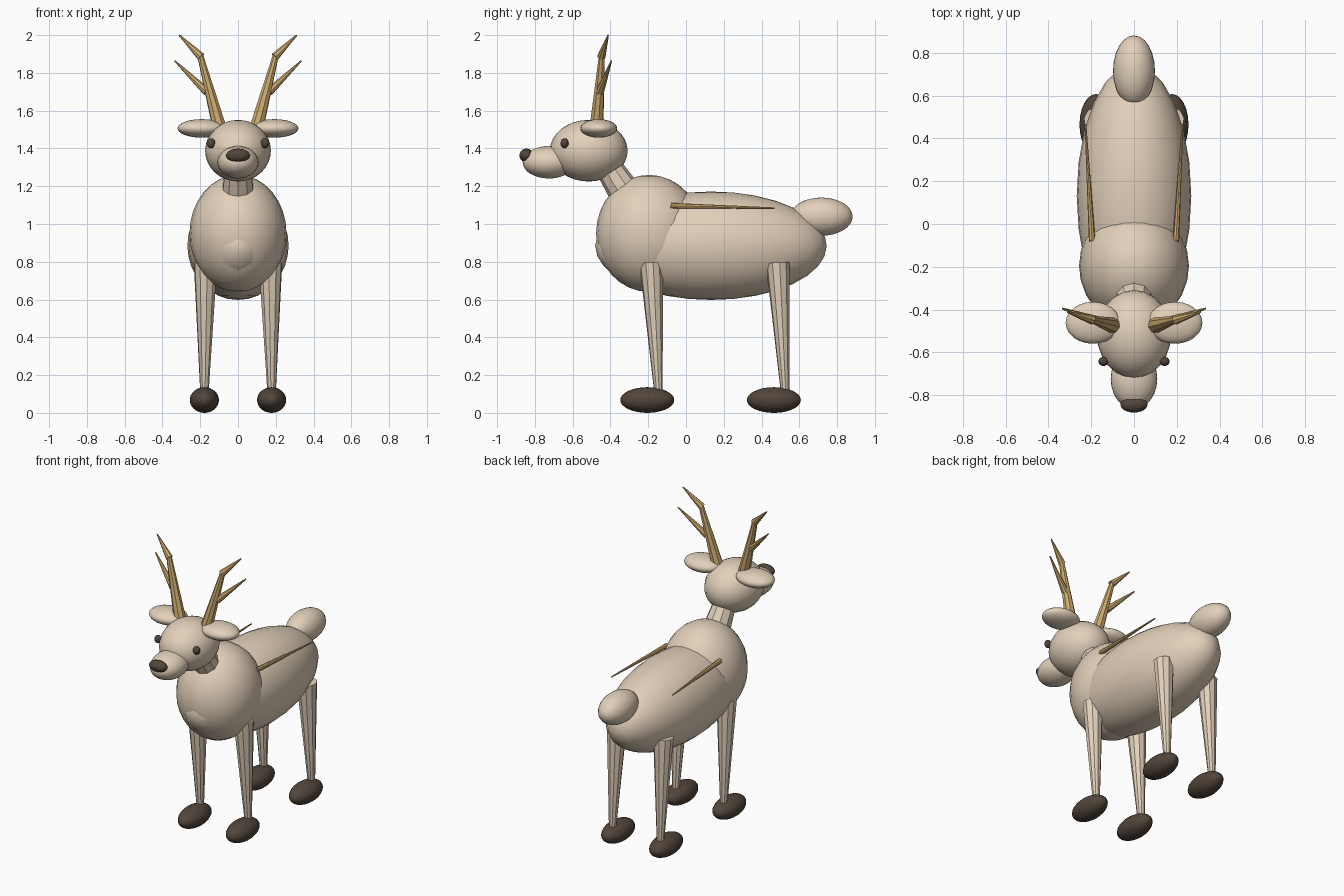
import bpy
from mathutils import Vector

cube = bpy.data.objects.get("Cube")
if cube:
    bpy.data.objects.remove(cube, do_unlink=True)


def make_material(name, rgb):
    m = bpy.data.materials.new(name)
    m.use_nodes = True
    m.diffuse_color = (*rgb, 1)
    m.node_tree.nodes["Principled BSDF"].inputs["Base Color"].default_value = (*rgb, 1)
    return m


FUR = make_material("tan fur", (0.76, 0.63, 0.49))
DARK = make_material("dark brown", (0.085, 0.06, 0.043))
HORN = make_material("golden antler", (0.62, 0.41, 0.16))


def finish(name, mat):
    ob = bpy.context.object
    ob.name = ob.data.name = name
    ob.data.materials.append(mat)
    return ob


def ellipsoid(name, mat, centre, radii):
    bpy.ops.mesh.primitive_uv_sphere_add(segments=24, ring_count=16, radius=1, location=centre)
    ob = finish(name, mat)
    ob.scale = radii
    bpy.ops.object.shade_smooth()
    return ob


def taper(name, mat, start, end, r1, r2, sides=8):
    """Flat-sided cone running from start to end."""
    a, b = Vector(start), Vector(end)
    bpy.ops.mesh.primitive_cone_add(vertices=sides, radius1=r1, radius2=r2,
                                    depth=(b - a).length, location=(a + b) / 2)
    ob = finish(name, mat)
    ob.rotation_euler = (b - a).to_track_quat('Z', 'Y').to_euler()
    return ob


# Torso, neck and tail
ellipsoid("body", FUR, (0, 0.132, 0.885), (0.268, 0.613, 0.287))
ellipsoid("chest", FUR, (0, -0.195, 0.95), (0.257, 0.281, 0.31))
ellipsoid("tail", FUR, (0, 0.717, 1.039), (0.098, 0.165, 0.101))
taper("neck", FUR, (0, -0.275, 1.09), (0, -0.435, 1.34), 0.094, 0.068, 10)

# Head
ellipsoid("head", FUR, (0, -0.515, 1.388), (0.174, 0.206, 0.163))
ellipsoid("muzzle", FUR, (0, -0.725, 1.327), (0.109, 0.14, 0.086))
ellipsoid("nose", DARK, (0, -0.845, 1.363), (0.063, 0.037, 0.036))

# Paired parts
for side, s in (("left", 1), ("right", -1)):
    ellipsoid(side + "_eye", DARK, (s * 0.143, -0.643, 1.428), (0.023, 0.021, 0.026))
    ellipsoid(side + "_ear", FUR, (s * 0.192, -0.462, 1.506), (0.128, 0.098, 0.049))

    # Antler beam with two tines
    taper(side + "_antler_beam", HORN, (s * 0.085, -0.478, 1.46), (s * 0.202, -0.445, 1.9), 0.041, 0.016)
    taper(side + "_antler_upper_tine", HORN, (s * 0.195, -0.448, 1.885), (s * 0.311, -0.412, 2.0), 0.023, 0.004)
    taper(side + "_antler_lower_tine", HORN, (s * 0.165, -0.455, 1.7), (s * 0.335, -0.395, 1.864), 0.023, 0.004)

    # Thin rod along the flank
    taper(side + "_flank_rod", HORN, (s * 0.196, -0.08, 1.097), (s * 0.227, 0.468, 1.084), 0.015, 0.004)

    # Legs and hooves
    for end, y in (("front", -0.185), ("rear", 0.485)):
        taper(f"{side}_{end}_leg", FUR, (s * 0.178, y + 0.041, 0.08), (s * 0.172, y, 0.796), 0.021, 0.063, 10)
        ellipsoid(f"{side}_{end}_hoof", DARK, (s * 0.178, y - 0.02, 0.068), (0.077, 0.143, 0.068))
